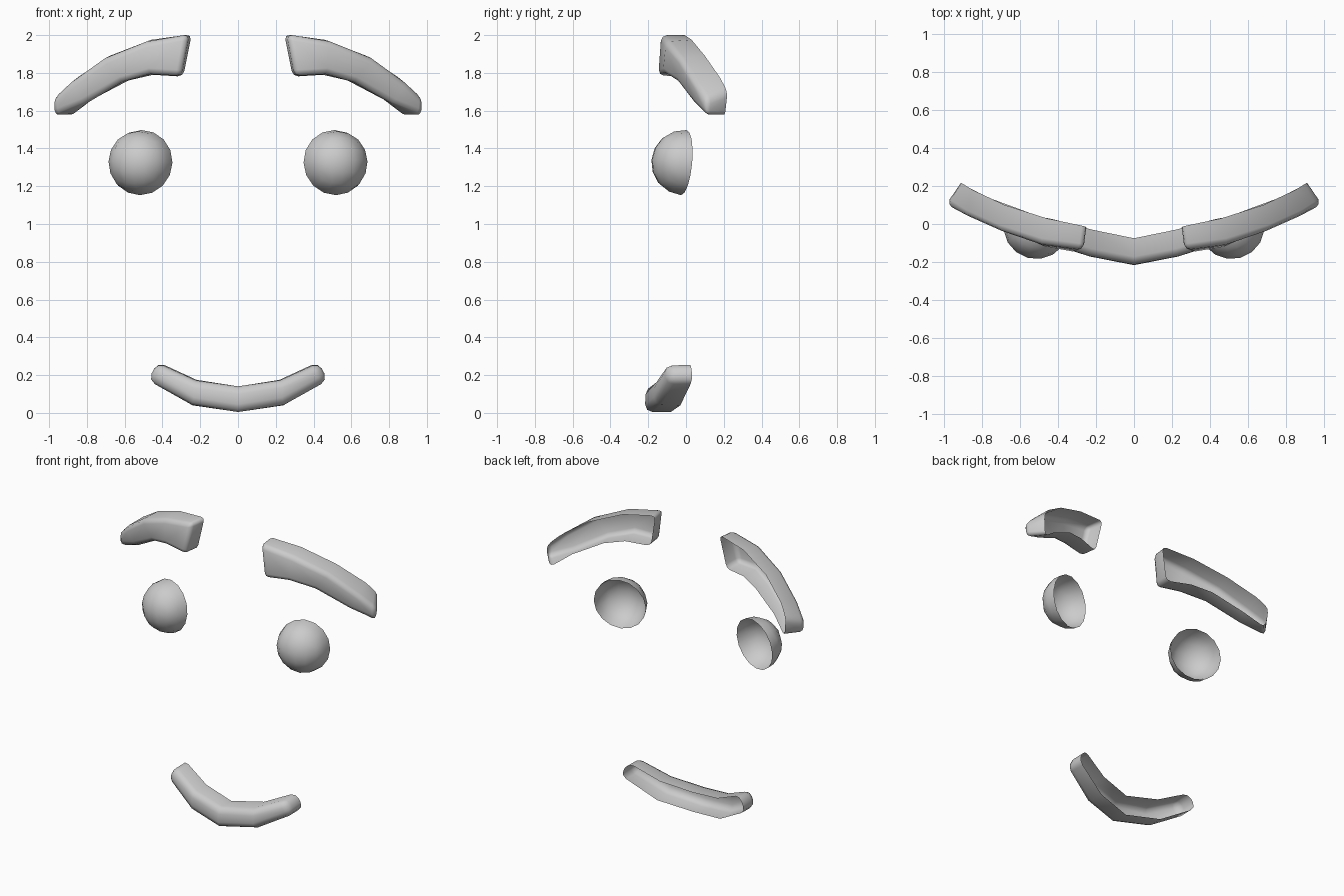
import bpy, bmesh, math
from mathutils import Vector, Matrix

if "Cube" in bpy.data.objects:
    bpy.data.objects.remove(bpy.data.objects["Cube"])


def add_object(name, bm):
    for f in bm.faces:
        f.smooth = True
    mesh = bpy.data.meshes.new(name)
    bm.to_mesh(mesh)
    bm.free()
    obj = bpy.data.objects.new(name, mesh)
    bpy.context.collection.objects.link(obj)
    return obj


def channel(name, stations, bevel, side=1):
    """Bar through stations of (upper back, upper front, lower front, lower back), open at the back."""
    bm = bmesh.new()
    rings = [[bm.verts.new((p[0] * side, p[1], p[2])) for p in s] for s in stations]
    backs = []
    for a, b in zip(rings, rings[1:]):
        for i in range(4):
            j = (i + 1) % 4
            f = bm.faces.new((a[i], a[j], b[j], b[i]))
            if i == 3:
                backs.append(f)
    bm.faces.new(rings[0])
    bm.faces.new(rings[-1])
    bmesh.ops.recalc_face_normals(bm, faces=bm.faces[:])
    bmesh.ops.delete(bm, geom=backs, context='FACES')
    sharp = [e for e in bm.edges if len(e.link_faces) == 2
             and e.calc_face_angle() > math.radians(45)]
    bmesh.ops.bevel(bm, geom=sharp, offset=bevel, segments=2, profile=0.5,
                    affect='EDGES', clamp_overlap=True)
    return add_object(name, bm)


def eye(name, side):
    """Hollow half ball from a rounded cube, facing forward and slightly outward."""
    bm = bmesh.new()
    bmesh.ops.create_cube(bm, size=2)
    bmesh.ops.subdivide_edges(bm, edges=bm.edges[:], cuts=3, use_grid_fill=True)
    back = [f for f in bm.faces if f.calc_center_median().y > 0.01]
    bmesh.ops.delete(bm, geom=back, context='FACES')
    for v in bm.verts:
        # even angular spacing of the grid on the ball
        v.co = Vector([math.tan(c * math.pi / 4) for c in v.co]).normalized() * 0.173
    rot = (Matrix.Rotation(math.radians(15 * side), 4, 'Z')
           @ Matrix.Rotation(math.radians(-5), 4, 'X'))
    bm.transform(Matrix.Translation((0.514 * side, -0.012, 1.325)) @ rot)
    return add_object(name, bm)


# eyebrow, from inner to outer end
brow = [
    [(.245, -.015, 2.005), (.262, -.135, 2.005), (.300, -.152, 1.785), (.290, -.03, 1.78)],
    [(.46, .03, 1.975), (.49, -.105, 1.965), (.47, -.12, 1.795), (.45, .02, 1.79)],
    [(.68, .10, 1.89), (.71, -.035, 1.875), (.62, -.05, 1.75), (.58, .07, 1.76)],
    [(.85, .18, 1.775), (.89, .045, 1.745), (.82, .04, 1.635), (.77, .14, 1.66)],
    [(.915, .22, 1.70), (.985, .105, 1.66), (.985, .105, 1.57), (.895, .205, 1.565)],
]

# mouth, from the middle to one corner
half = [
    [(0, -.075, .14), (0, -.212, .14), (0, -.218, .005), (0, -.08, .005)],
    [(.22, -.03, .175), (.225, -.17, .172), (.245, -.17, .043), (.24, -.03, .04)],
    [(.425, .025, .27), (.43, -.105, .265), (.475, -.095, .17), (.475, .035, .175)],
]
mirrored = [[(-x, y, z) for x, y, z in s] for s in reversed(half[1:])]

for side, label in ((-1, "left"), (1, "right")):
    channel("eyebrow_" + label, brow, 0.03, side)
    eye("eye_" + label, side)
channel("mouth", mirrored + half, 0.04)
